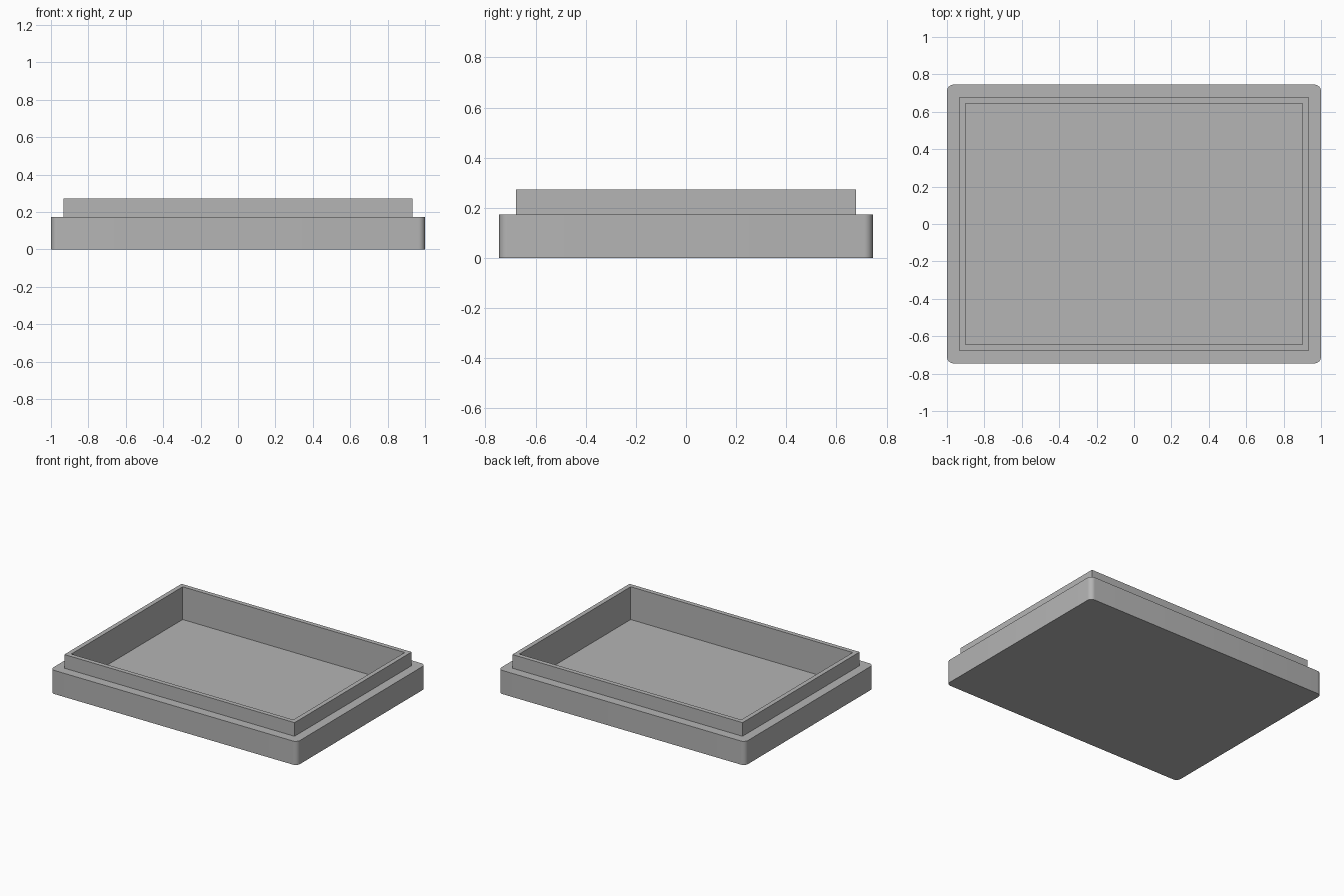
import bpy
import bmesh

if "Cube" in bpy.data.objects:
    bpy.data.objects.remove(bpy.data.objects["Cube"], do_unlink=True)

grey = bpy.data.materials.new("plain grey")
grey.use_nodes = True
colour = (0.46, 0.46, 0.46, 1)
grey.diffuse_color = colour
grey.node_tree.nodes["Principled BSDF"].inputs["Base Color"].default_value = colour


def box(name, half_x, half_y, bottom, top, radius=0):
    """Upright box, with optional rounded vertical corners."""
    bm = bmesh.new()
    bmesh.ops.create_cube(bm, size=2)
    for v in bm.verts:
        v.co = (v.co.x * half_x, v.co.y * half_y, top if v.co.z > 0 else bottom)
    if radius:
        upright = [e for e in bm.edges if abs(e.verts[0].co.z - e.verts[1].co.z) > 0.01]
        bmesh.ops.bevel(bm, geom=upright, offset=radius, segments=8,
                        profile=0.5, affect='EDGES')
    mesh = bpy.data.meshes.new(name)
    bm.to_mesh(mesh)
    bm.free()
    mesh.materials.append(grey)
    obj = bpy.data.objects.new(name, mesh)
    bpy.context.collection.objects.link(obj)
    return obj


def combine(target, other, operation):
    """Apply a boolean and remove the helper."""
    mod = target.modifiers.new(operation, 'BOOLEAN')
    mod.operation = operation
    mod.solver = 'EXACT'
    mod.object = other
    bpy.context.view_layer.objects.active = target
    bpy.ops.object.modifier_apply(modifier=mod.name)
    bpy.data.objects.remove(other, do_unlink=True)


# Rounded base, stepped-in lip with sharp corners, hollow inside
tray = box("tray", 1.0, 0.745, 0, 0.173, radius=0.035)
combine(tray, box("lip", 0.933, 0.678, 0.1, 0.273), 'UNION')
combine(tray, box("cavity", 0.9, 0.645, 0.033, 0.4), 'DIFFERENCE')

# Smooth corners, crisp edges
bpy.ops.object.select_all(action='DESELECT')
tray.select_set(True)
bpy.context.view_layer.objects.active = tray
bpy.ops.object.shade_smooth_by_angle(angle=0.6)
